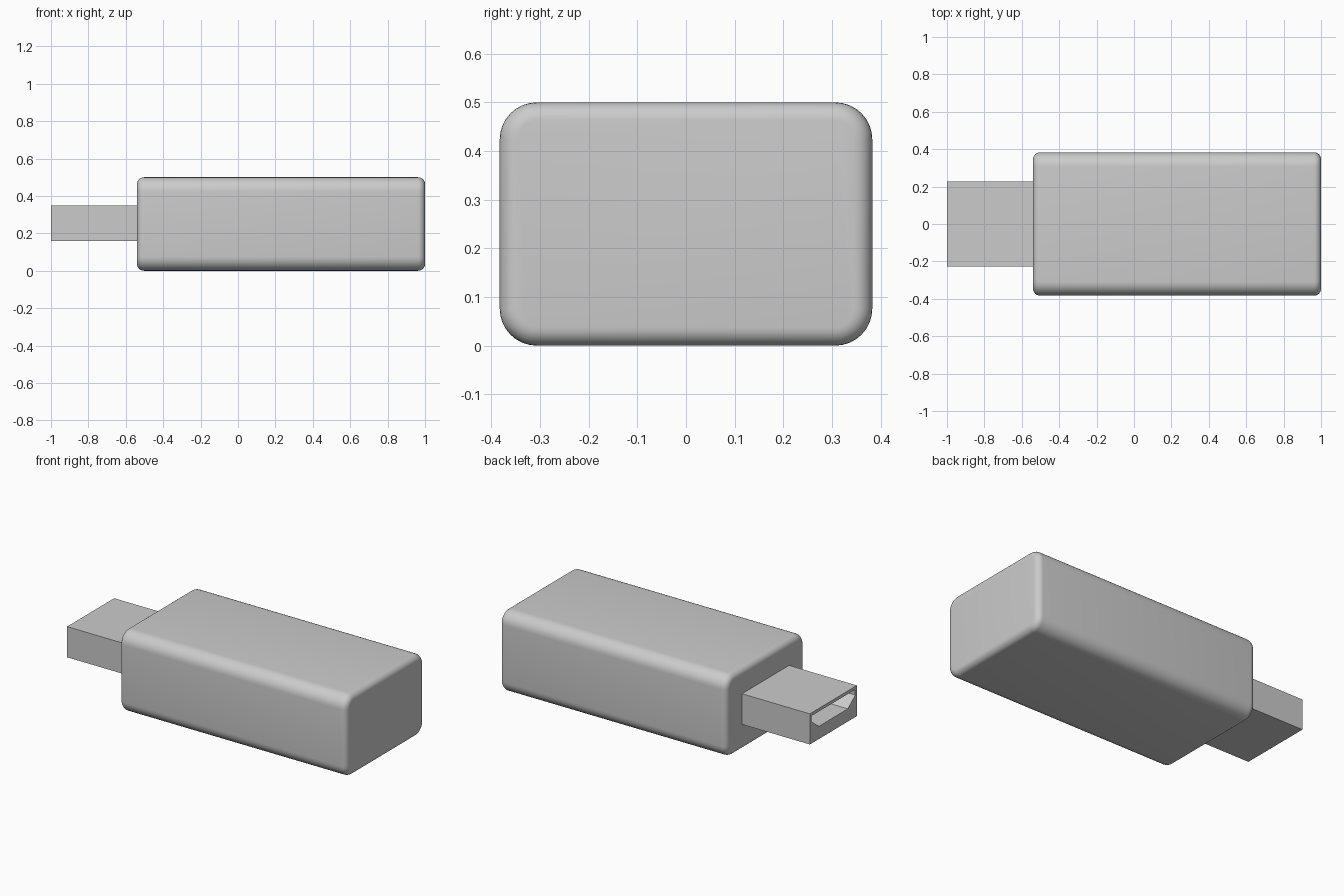
import bpy, bmesh, math

old = bpy.data.objects.get("Cube")
if old:
    bpy.data.objects.remove(old, do_unlink=True)

# One flat grey for the whole model
grey = bpy.data.materials.new("plain grey")
grey.use_nodes = True
colour = (0.6, 0.6, 0.6, 1)
grey.diffuse_color = colour
grey.node_tree.nodes["Principled BSDF"].inputs["Base Color"].default_value = colour


def make_object(name, bm):
    bmesh.ops.recalc_face_normals(bm, faces=bm.faces)
    mesh = bpy.data.meshes.new(name)
    bm.to_mesh(mesh)
    bm.free()
    mesh.materials.append(grey)
    obj = bpy.data.objects.new(name, mesh)
    bpy.context.collection.objects.link(obj)
    return obj


def prism(profile, x0, x1):
    """Extrude a (y, z) outline along x."""
    bm = bmesh.new()
    face = bm.faces.new([bm.verts.new((x0, y, z)) for y, z in profile])
    new = bmesh.ops.extrude_face_region(bm, geom=[face])["geom"]
    moved = [v for v in new if isinstance(v, bmesh.types.BMVert)]
    bmesh.ops.translate(bm, verts=moved, vec=(x1 - x0, 0, 0))
    return bm


def rounded_rectangle(half_y, height, radius, steps):
    points = []
    corners = [(1, 1), (-1, 1), (-1, -1), (1, -1)]
    for i, (sy, sz) in enumerate(corners):
        for k in range(steps + 1):
            a = math.pi / 2 * (i + k / steps)
            points.append((sy * (half_y - radius) + radius * math.cos(a),
                           height / 2 + sz * (height / 2 - radius) + radius * math.sin(a)))
    return points


# Case: rounded long edges, with a smaller rounding around both ends
case = make_object("case", prism(rounded_rectangle(0.383, 0.5, 0.076, 8), -0.54, 1.0))
bevel = case.modifiers.new("end_rounding", "BEVEL")
bevel.width = 0.037
bevel.segments = 6
bevel.limit_method = "ANGLE"
bevel.angle_limit = math.radians(60)
bpy.context.view_layer.objects.active = case
case.select_set(True)
bpy.ops.object.modifier_apply(modifier=bevel.name)
bpy.ops.object.shade_smooth_by_angle(angle=math.radians(35))

# Plug shell: a plain box with a tapered socket sunk into its end
outline = [(-0.228, 0.16), (0.228, 0.16), (0.228, 0.348), (-0.228, 0.348)]
plug = make_object("plug_shell", prism(outline, -1.0, -0.52))

half_socket = [(0.14, 0.238), (0.212, 0.295), (0.212, 0.329)]
socket = half_socket + [(-y, z) for y, z in reversed(half_socket)]
cutter = make_object("socket_cutter", prism(socket, -1.1, -0.56))
cutter.hide_render = True

cut = plug.modifiers.new("socket", "BOOLEAN")
cut.object = cutter
cut.operation = "DIFFERENCE"
cut.solver = "EXACT"
bpy.context.view_layer.objects.active = plug
bpy.ops.object.modifier_apply(modifier=cut.name)
bpy.data.objects.remove(cutter, do_unlink=True)
